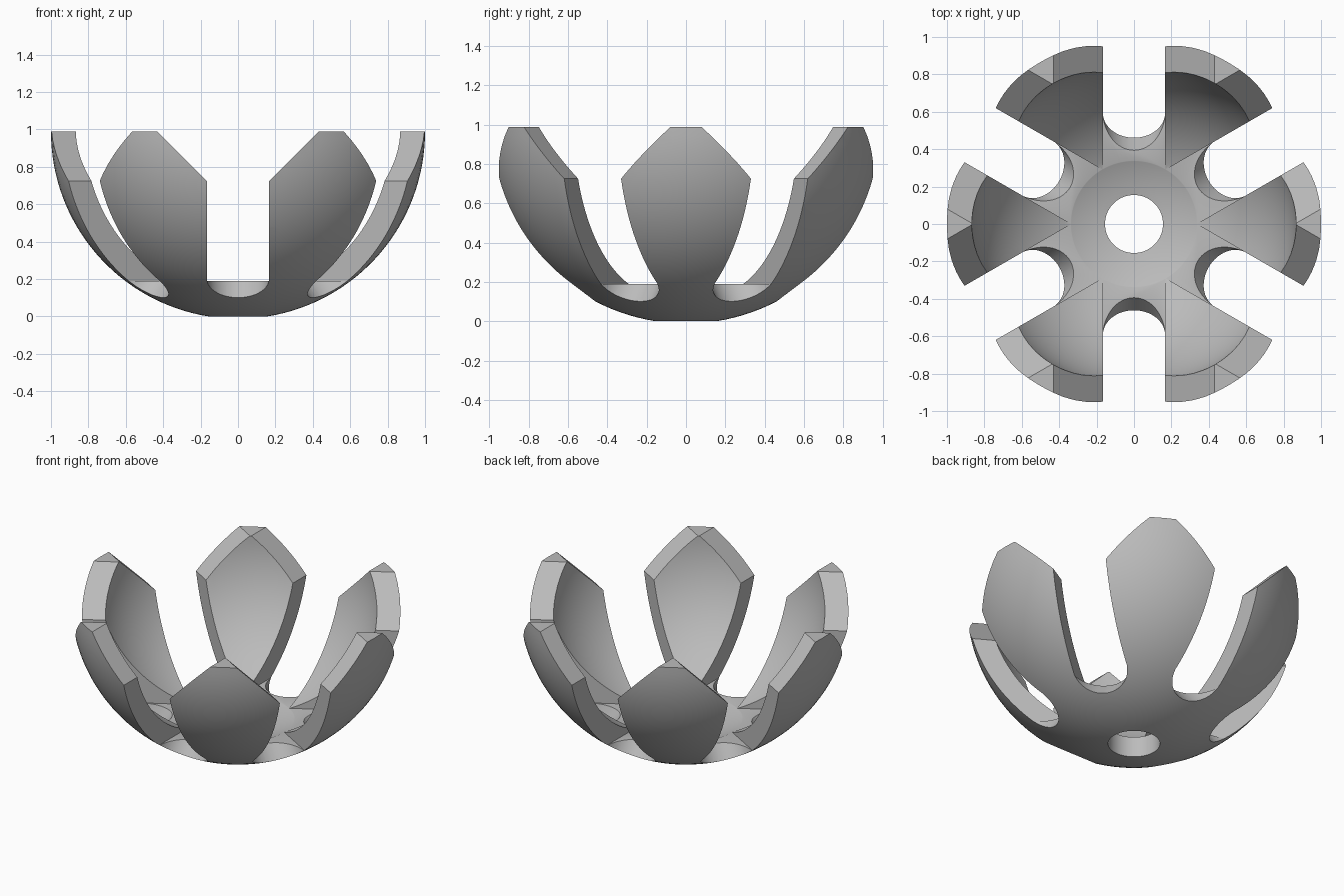
import bpy, bmesh, math
from mathutils import Matrix, Vector

cube = bpy.data.objects.get("Cube")
if cube:
    bpy.data.objects.remove(cube, do_unlink=True)

R_OUT, R_IN, R_HOLE = 1.0, 0.867, 0.155
TOP = 0.988          # rim height, also the centre of both spheres
HALF = 0.167         # half width of a slot
FLOOR = 0.19         # level of the slot floor
SHOULDER = 0.725     # where the slots begin to flare

grey = bpy.data.materials.new("plain grey")
grey.use_nodes = True
colour = (0.5, 0.5, 0.5, 1)
grey.diffuse_color = colour
grey.node_tree.nodes["Principled BSDF"].inputs["Base Color"].default_value = colour


def make_object(name, bm):
    bm.normal_update()
    bmesh.ops.recalc_face_normals(bm, faces=bm.faces)
    mesh = bpy.data.meshes.new(name)
    bm.to_mesh(mesh)
    bm.free()
    obj = bpy.data.objects.new(name, mesh)
    bpy.context.collection.objects.link(obj)
    return obj


def arc(radius, steps=32):
    """Quarter arc from the bottom hole up to the rim."""
    start = math.asin(R_HOLE / radius)
    angles = [start + (math.pi / 2 - start) * i / steps for i in range(steps + 1)]
    return [Vector((radius * math.sin(a), 0, TOP - radius * math.cos(a))) for a in angles]


# Bowl: a thick half sphere with a round hole in its base
bm = bmesh.new()
ring = [bm.verts.new(p) for p in arc(R_OUT) + arc(R_IN)[::-1]]
edges = [bm.edges.new((ring[i - 1], ring[i])) for i in range(len(ring))]
bmesh.ops.spin(bm, geom=ring + edges, cent=(0, 0, 0), axis=(0, 0, 1),
               angle=math.tau, steps=96, use_merge=True)
bmesh.ops.remove_doubles(bm, verts=bm.verts, dist=1e-5)
bowl = make_object("petal_bowl", bm)

cutters = []

# Three full-length slots, flaring at 45 degrees to point the petals
reach = 0.5
flare = HALF + TOP + reach - SHOULDER
half_profile = [(HALF, FLOOR), (HALF, SHOULDER), (flare, TOP + reach)]
profile = half_profile + [(-x, z) for x, z in reversed(half_profile)]
for k in range(3):
    bm = bmesh.new()
    face = bm.faces.new([bm.verts.new((x, -1.5, z)) for x, z in profile])
    out = bmesh.ops.extrude_face_region(bm, geom=[face])
    moved = [v for v in out["geom"] if isinstance(v, bmesh.types.BMVert)]
    bmesh.ops.translate(bm, verts=moved, vec=(0, 3, 0))
    bm.transform(Matrix.Rotation(k * math.pi / 3, 4, "Z"))
    cutters.append(make_object("slot_cutter", bm))

# Six round slot ends, drilled square to the shell
tilt = math.acos((TOP - FLOOR) / R_OUT)
for k in range(6):
    bm = bmesh.new()
    bmesh.ops.create_cone(bm, cap_ends=True, segments=64, radius1=HALF - 0.0005,
                          radius2=HALF - 0.0005, depth=0.5)
    bm.transform(Matrix.Rotation(k * math.pi / 3, 4, "Z")
                 @ Matrix.Translation((0, 0, TOP))
                 @ Matrix.Rotation(tilt, 4, "X")
                 @ Matrix.Translation((0, 0, -0.93)))
    cutters.append(make_object("slot_end_cutter", bm))

# Cut the bowl, then discard the cutters
for cutter in cutters:
    cutter.hide_render = True
    mod = bowl.modifiers.new("cut", "BOOLEAN")
    mod.operation = "DIFFERENCE"
    mod.solver = "MANIFOLD"
    mod.object = cutter
bpy.context.view_layer.update()
graph = bpy.context.evaluated_depsgraph_get()
cut_mesh = bpy.data.meshes.new_from_object(bowl.evaluated_get(graph))
bowl.modifiers.clear()
bowl.data = cut_mesh
for cutter in cutters:
    bpy.data.objects.remove(cutter, do_unlink=True)

bowl.data.materials.clear()
bowl.data.materials.append(grey)
for poly in bowl.data.polygons:
    poly.material_index = 0

bpy.ops.object.select_all(action="DESELECT")
bowl.select_set(True)
bpy.context.view_layer.objects.active = bowl
bpy.ops.object.shade_smooth_by_angle(angle=math.radians(30))
